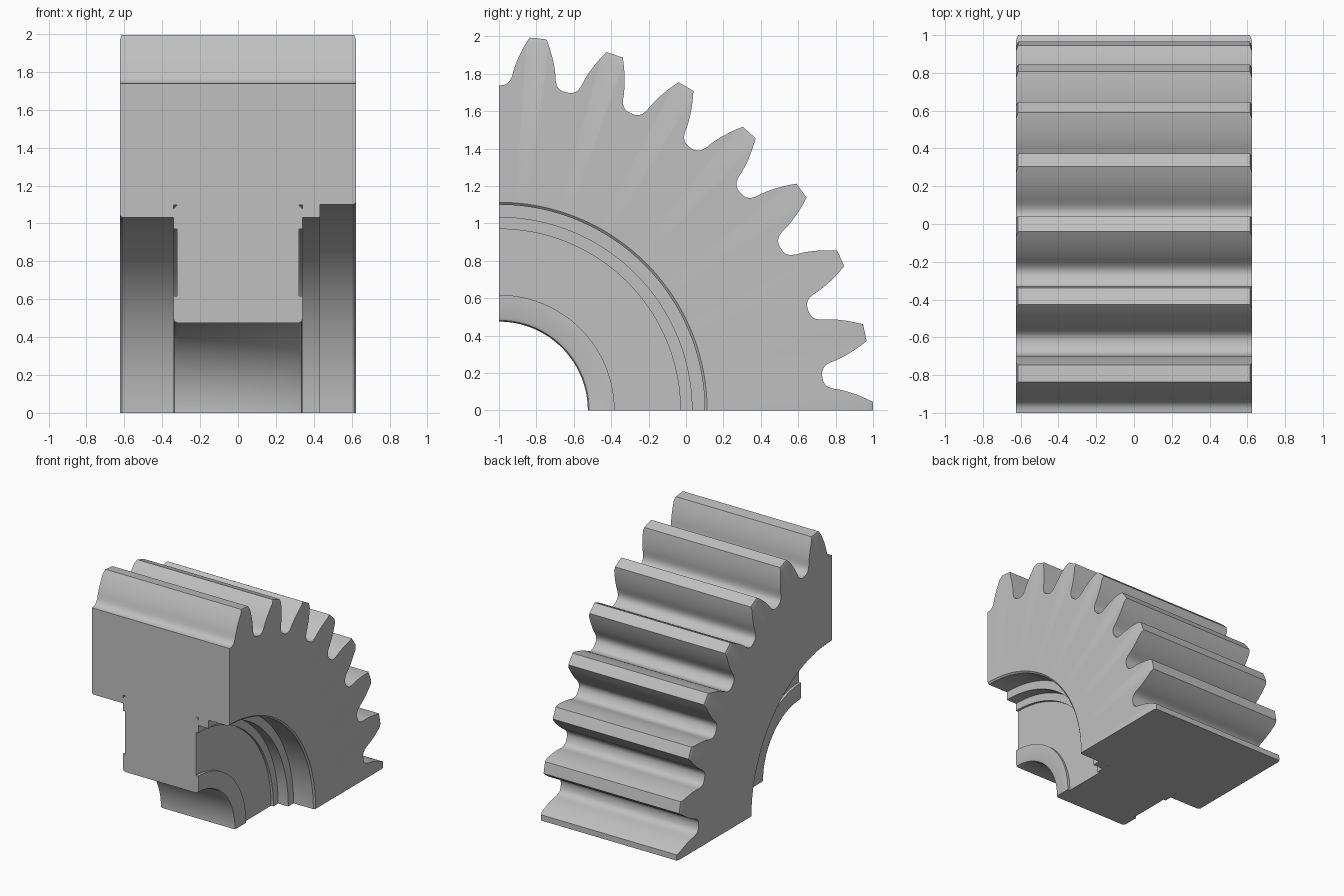
import bpy
import bmesh
import math

if "Cube" in bpy.data.objects:
    bpy.data.objects.remove(bpy.data.objects["Cube"], do_unlink=True)

steel = bpy.data.materials.new("plain grey steel")
steel.use_nodes = True
GREY = (0.53, 0.53, 0.53, 1.0)
steel.diffuse_color = GREY
steel.node_tree.nodes["Principled BSDF"].inputs["Base Color"].default_value = GREY

HALF_W = 0.624                      # half the face width
TEETH = 30                          # teeth on the full circle
TIP_R, PITCH_R = 2.0, 1.875
BASE_R = PITCH_R * math.cos(math.radians(20))
CHAMFER_R = 1.972                   # tip radius at the chamfered tooth ends


def involute(r):
    a = math.acos(min(1.0, BASE_R / r))
    return math.tan(a) - a


def half_angle(r):
    """Half the tooth's angular width, in degrees, at radius r."""
    return 90 / TEETH + math.degrees(involute(PITCH_R) - involute(r))


def sweep(name, sections):
    """Join closed (x, radius, degrees from vertical) loops into a capped solid."""
    bm = bmesh.new()
    loops = []
    for section in sections:
        loops.append([bm.verts.new((x, r * math.sin(math.radians(a)) - 1,
                                    r * math.cos(math.radians(a))))
                      for x, r, a in section])
    n = len(loops[0])
    for a, b in zip(loops, loops[1:]):
        for i in range(n):
            j = (i + 1) % n
            bm.faces.new((a[i], a[j], b[j], b[i]))
    bm.faces.new(loops[0])
    bm.faces.new(loops[-1][::-1])
    bmesh.ops.recalc_face_normals(bm, faces=bm.faces)
    mesh = bpy.data.meshes.new(name)
    bm.to_mesh(mesh)
    bm.free()
    mesh.materials.append(steel)
    obj = bpy.data.objects.new(name, mesh)
    bpy.context.collection.objects.link(obj)
    bpy.ops.object.select_all(action='DESELECT')
    obj.select_set(True)
    bpy.context.view_layer.objects.active = obj
    bpy.ops.object.shade_smooth_by_angle(angle=math.radians(30))
    return obj


# Tooth outline: (degrees from tooth centre, radius), root to tip on one side
side = [(6.0, 1.738), (5.2, 1.740), (4.6, 1.748), (4.1, 1.764)]
side += [(half_angle(r), r) for r in (1.79, 1.82, 1.85, 1.88, 1.91, 1.94, 1.97, TIP_R)]
tooth = [(-a, r) for a, r in side] + [(0, TIP_R)] + side[:0:-1]

# Seven whole teeth and a half tooth fill the quarter circle
stations = [(6 + 12 * k + a, r, a) for k in range(8) for a, r in tooth]
stations = [s for s in stations if s[0] < 90.001]

# Stepped bore of the rim, from the right end to the left end
bore = [(HALF_W, 1.113), (0.612, 1.10), (0.433, 1.10), (0.433, 1.032),
        (0.341, 1.032), (0.341, 1.098), (-0.341, 1.098), (-0.341, 1.032),
        (-0.612, 1.032), (-HALF_W, 1.045)]

rim_sections = []
for angle, r, offset in stations:
    # Tooth ends are chamfered at the tip
    end_r, end_angle = r, angle
    if r > CHAMFER_R:
        end_r = CHAMFER_R
        end_angle += math.copysign(half_angle(CHAMFER_R) - half_angle(TIP_R), offset) if offset else 0
    outer = [(-HALF_W, end_r, end_angle), (-HALF_W + 0.01, r, angle),
             (HALF_W - 0.01, r, angle), (HALF_W, end_r, end_angle)]
    rim_sections.append(outer + [(x, br, angle) for x, br in bore])
sweep("toothed_rim", rim_sections)

# Hub web: chamfered outer edge, shallow ring recess and rounded bore edge
half_web = [(0.321, 1.098), (0.341, 1.076), (0.341, 0.97), (0.321, 0.97),
            (0.321, 0.618), (0.341, 0.618), (0.341, 0.497), (0.335, 0.482),
            (0.320, 0.475)]
web = half_web + [(-x, r) for x, r in reversed(half_web)]
sweep("hub_web", [[(x, r, s[0]) for x, r in web] for s in stations])
